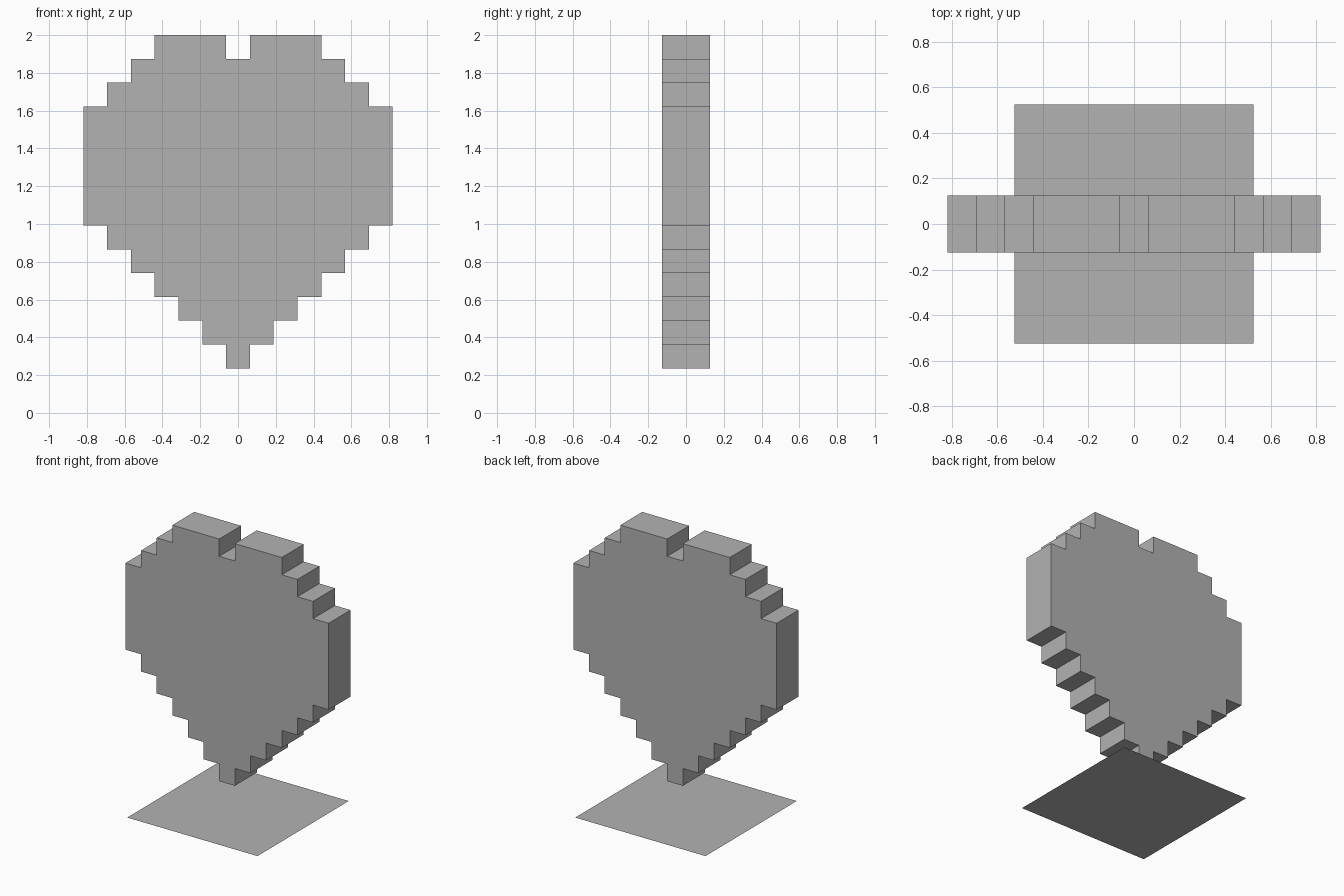
import bpy
import bmesh

CELL = 0.126          # size of one step of the outline
TOP = 2.0
DEPTH = 0.252
BASE_HALF = 0.525

cube = bpy.data.objects.get("Cube")
if cube:
    bpy.data.objects.remove(cube, do_unlink=True)

# Material
grey = bpy.data.materials.new("plain grey")
grey.use_nodes = True
colour = (0.448, 0.448, 0.448, 1.0)
grey.diffuse_color = colour
grey.node_tree.nodes["Principled BSDF"].inputs["Base Color"].default_value = colour


def add_object(name, bm):
    mesh = bpy.data.meshes.new(name)
    bm.to_mesh(mesh)
    bm.free()
    mesh.materials.append(grey)
    obj = bpy.data.objects.new(name, mesh)
    bpy.context.collection.objects.link(obj)
    return obj


# Stepped heart: (upper, lower) rows of each column, from the middle outwards
columns = [(1, 14), (0, 13), (0, 12), (0, 11), (1, 10), (2, 9), (3, 8)]
upper, lower = [], []
for i, (high, low) in enumerate(columns):
    inner, outer = max(i - 0.5, 0), i + 0.5
    for path, row in ((upper, high), (lower, low)):
        for x in (inner, outer):
            point = (x * CELL, TOP - row * CELL)
            if len(path) > 1 and path[-1][1] == point[1] == path[-2][1]:
                path.pop()                      # join level neighbours
            if not path or path[-1] != point:
                path.append(point)

# Close the right half, then mirror it (skipping the two points on the axis)
half = upper + lower[::-1]
outline = half + [(-x, z) for x, z in reversed(half) if x > 0]
outline = [p for p in outline if p[0] != 0]

bm = bmesh.new()
front = bm.faces.new([bm.verts.new((x, -DEPTH / 2, z)) for x, z in outline])
result = bmesh.ops.extrude_face_region(bm, geom=[front], use_keep_orig=True)
moved = [g for g in result["geom"] if isinstance(g, bmesh.types.BMVert)]
bmesh.ops.translate(bm, verts=moved, vec=(0, DEPTH, 0))
bmesh.ops.recalc_face_normals(bm, faces=bm.faces)
bmesh.ops.triangulate(bm, faces=[f for f in bm.faces if len(f.verts) > 4])
add_object("stepped_heart", bm)

# Flat square sheet on the ground
bm = bmesh.new()
bmesh.ops.create_grid(bm, x_segments=1, y_segments=1, size=BASE_HALF)
add_object("ground_sheet", bm)
